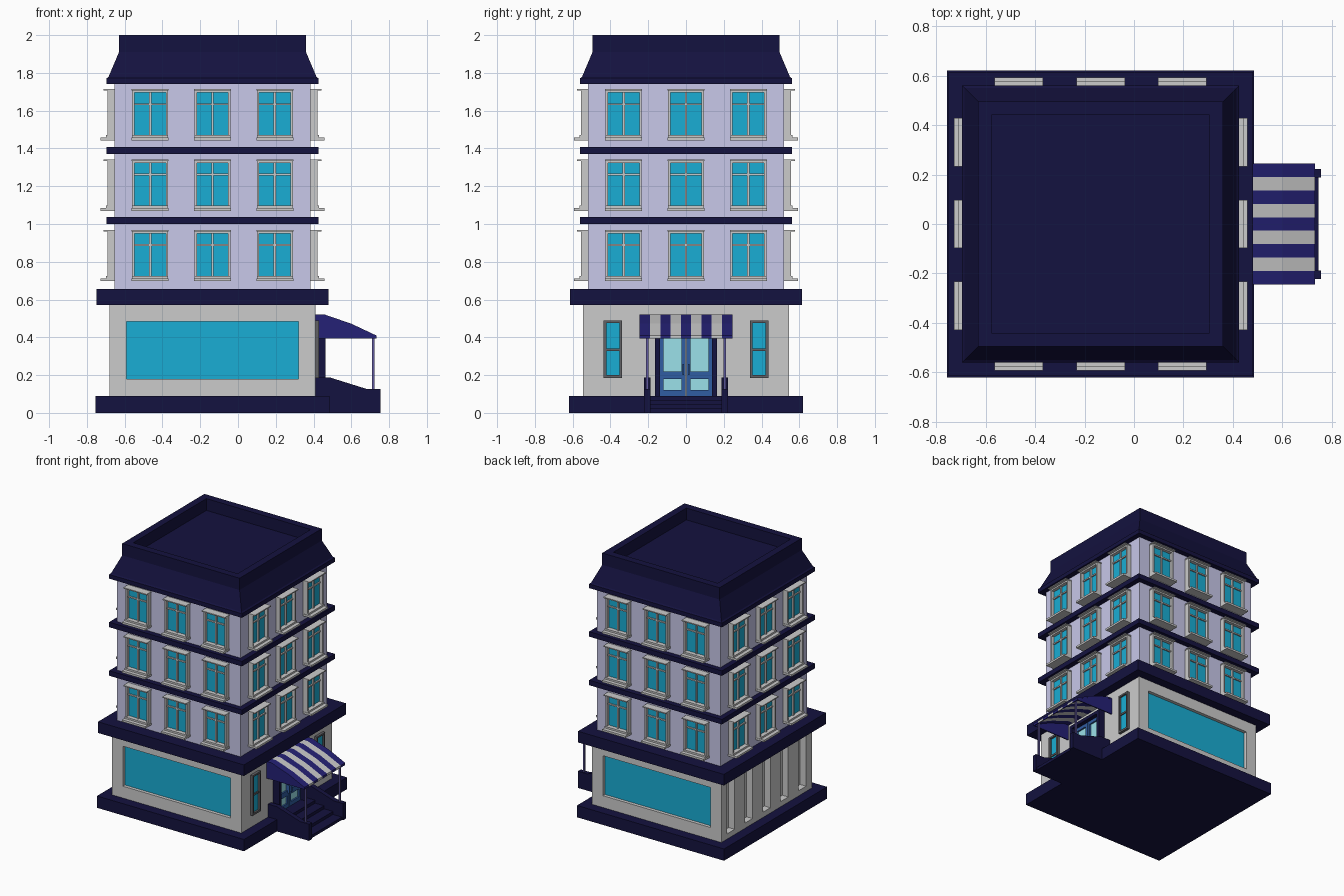
import bpy, bmesh, math
from mathutils import Matrix, Vector

if "Cube" in bpy.data.objects:
    bpy.data.objects.remove(bpy.data.objects["Cube"])

CX = -0.135  # the tower's centre; the entrance steps fill the rest on +x


def mat(name, *rgb):
    m = bpy.data.materials.new(name)
    m.diffuse_color = (*rgb, 1)
    m.use_nodes = True
    m.node_tree.nodes["Principled BSDF"].inputs["Base Color"].default_value = m.diffuse_color
    return m


NAVY = mat("navy", 0.007, 0.006, 0.05)
WALL = mat("lavender", 0.58, 0.58, 0.82)
GLASS = mat("glass", 0.01, 0.42, 0.66)
DOOR = mat("door_blue", 0.03, 0.11, 0.36)
PANE = mat("door_glass", 0.33, 0.75, 0.82)
AWN = mat("awning_blue", 0.018, 0.015, 0.18)
POST = mat("post_blue", 0.12, 0.1, 0.35)
DARK = mat("dark_grey", 0.12, 0.12, 0.13)


def finish(name, bm, m=None):
    bmesh.ops.recalc_face_normals(bm, faces=bm.faces)
    me = bpy.data.meshes.new(name)
    bm.to_mesh(me)
    bm.free()
    if m:
        me.materials.append(m)
    ob = bpy.data.objects.new(name, me)
    bpy.context.collection.objects.link(ob)
    return ob


def boxes(name, items, m=None):
    """items: (x0, x1, y0, y1, z0, z1)"""
    bm = bmesh.new()
    for x0, x1, y0, y1, z0, z1 in items:
        c = Vector((x0 + x1, y0 + y1, z0 + z1)) / 2
        bmesh.ops.create_cube(bm, size=1, matrix=Matrix.Translation(c) @
                              Matrix.Diagonal((x1 - x0, y1 - y0, z1 - z0, 1)))
    return finish(name, bm, m)


def tiers(name, rings, m=None):
    """Stack of square rings (half width, z), capped at both ends."""
    bm = bmesh.new()
    loops = [[bm.verts.new((CX + sx * h, sy * h, z))
              for sx, sy in ((-1, -1), (1, -1), (1, 1), (-1, 1))] for h, z in rings]
    for a, b in zip(loops, loops[1:]):
        for i in range(4):
            j = (i + 1) % 4
            bm.faces.new((a[i], a[j], b[j], b[i]))
    bm.faces.new(loops[0])
    bm.faces.new(loops[-1])
    return finish(name, bm, m)


def extrude_xz(name, pts, spans, m=None):
    """Extrude an x-z profile over each y span."""
    bm = bmesh.new()
    for y0, y1 in spans:
        f = bm.faces.new([bm.verts.new((x, y0, z)) for x, z in pts])
        r = bmesh.ops.extrude_face_region(bm, geom=[f])
        vs = [v for v in r["geom"] if isinstance(v, bmesh.types.BMVert)]
        bmesh.ops.translate(bm, verts=vs, vec=(0, y1 - y0, 0))
    return finish(name, bm, m)


# Main masses
tiers("base_slab", [(0.62, 0), (0.62, 0.09)], NAVY)
ground = tiers("ground_floor", [(0.545, 0.09), (0.545, 0.575)])
tiers("ground_cornice", [(0.615, 0.57), (0.615, 0.655)], NAVY)
tiers("upper_walls", [(0.52, 0.655), (0.52, 1.745)], WALL)
for i, z in enumerate((1.0, 1.37)):
    tiers(f"floor_band_{i}", [(0.56, z), (0.56, z + 0.038)], NAVY)
tiers("mansard_roof", [(0.56, 1.74), (0.56, 1.772), (0.55, 1.78), (0.495, 1.91),
                       (0.495, 2.0), (0.44, 2.0), (0.44, 1.91)], NAVY)

# Recesses in the ground floor: shop windows front and back, niches on the left
cuts = [(-0.59, 0.32, s * 0.55 - 0.04, s * 0.55 + 0.04, 0.18, 0.485) for s in (-1, 1)]
cuts += [(-0.75, -0.63, y - 0.045, y + 0.045, 0.13, 0.53)
         for y in (-0.43, -0.215, 0, 0.215, 0.43)]
cutter = boxes("recess_cutter", cuts)
cutter.hide_render = True
cutter.hide_set(True)
mod = ground.modifiers.new("recesses", "BOOLEAN")
mod.object = cutter
mod.solver = "EXACT"
boxes("shop_glass", [(-0.59, 0.32, min(s * 0.5, s * 0.52), max(s * 0.5, s * 0.52), 0.18, 0.485)
                     for s in (-1, 1)], GLASS)

# Upper window, modelled once facing -y with the wall plane at y = 0
frame = boxes("window_frame", [
    (-0.095, -0.083, -0.037, 0.01, 0.01, 0.265), (0.083, 0.095, -0.037, 0.01, 0.01, 0.265),
    (-0.095, 0.095, -0.037, 0.01, 0.253, 0.265),
    (-0.098, 0.098, -0.057, 0.01, 0.264, 0.272),
    (-0.095, 0.095, -0.045, 0.01, 0.014, 0.028),
    (-0.098, 0.098, -0.073, 0.01, 0, 0.015),
    (-0.006, 0.006, -0.024, 0.01, 0.025, 0.255),
    (-0.084, 0.084, -0.022, 0.01, 0.187, 0.197)])
pane = boxes("window_glass", [(-0.084, 0.084, -0.012, 0.005, 0.025, 0.255)], GLASS)
for side in range(4):
    for col in (-0.33, 0, 0.33):
        for z in (0.697, 1.07, 1.442):
            M = (Matrix.Translation((CX, 0, z)) @ Matrix.Rotation(side * math.pi / 2, 4, "Z")
                 @ Matrix.Translation((col, -0.52, 0)))
            for src in (frame, pane):
                ob = src.copy()
                ob.matrix_world = M
                bpy.context.collection.objects.link(ob)
for src in (frame, pane):
    bpy.data.objects.remove(src)

# Narrow windows beside the door
fr, gl = [], []
for y in (-0.387, 0.387):
    a, b = y - 0.049, y + 0.049
    fr += [(0.4, 0.43, a, a + 0.014, 0.185, 0.49), (0.4, 0.43, b - 0.014, b, 0.185, 0.49),
           (0.4, 0.43, a, b, 0.185, 0.2), (0.4, 0.43, a, b, 0.477, 0.49),
           (0.4, 0.424, a, b, 0.328, 0.342)]
    gl.append((0.4, 0.416, a + 0.01, b - 0.01, 0.19, 0.485))
boxes("side_window_frames", fr, DARK)
boxes("side_window_glass", gl, GLASS)

# Double door
boxes("door_surround", [(0.4, 0.463, -0.163, -0.138, 0.09, 0.44),
                        (0.4, 0.463, 0.138, 0.163, 0.09, 0.44),
                        (0.4, 0.463, -0.163, 0.163, 0.425, 0.45)], NAVY)
leaf, dg = [], []
for s in (-1, 1):
    a, b = sorted((s * 0.003, s * 0.138))
    leaf += [(0.4, 0.432, a, a + 0.02, 0.09, 0.425), (0.4, 0.432, b - 0.02, b, 0.09, 0.425)]
    leaf += [(0.4, 0.432, a, b, z0, z1)
             for z0, z1 in ((0.09, 0.12), (0.18, 0.22), (0.4, 0.425))]
    dg.append((0.4, 0.42, a + 0.01, b - 0.01, 0.1, 0.41))
    k = s * 0.014
    leaf.append((0.43, 0.445, k - 0.004, k + 0.004, 0.2, 0.26))
boxes("door_leaves", leaf, DOOR)
boxes("door_glass", dg, PANE)

# Entrance steps and cheek walls
boxes("steps", [(0.4, x, -0.19, 0.19, 0, z) for x, z in
                ((0.52, 0.09), (0.595, 0.068), (0.67, 0.045), (0.745, 0.022))], NAVY)
extrude_xz("step_cheeks", [(0.4, 0), (0.755, 0), (0.755, 0.127), (0.68, 0.127),
                           (0.485, 0.188), (0.4, 0.188)],
           [(-0.223, -0.187), (0.187, 0.223)], NAVY)

# Striped awning shell with closed sides, on two posts
shell = [(0.4, 0.522), (0.455, 0.522), (0.6, 0.472), (0.732, 0.41), (0.732, 0.393),
         (0.724, 0.393), (0.724, 0.404), (0.597, 0.462), (0.453, 0.512), (0.4, 0.512)]
w = 0.49 / 9
stripes = [(-0.245 + i * w, -0.245 + (i + 1) * w) for i in range(9)]
extrude_xz("awning_blue_stripes", shell, stripes[0::2], AWN)
extrude_xz("awning_grey_stripes", shell, stripes[1::2])
extrude_xz("awning_sides", [(0.4, 0.393), (0.728, 0.393), (0.728, 0.406), (0.6, 0.466),
                            (0.455, 0.516), (0.4, 0.516)],
           [(-0.244, -0.236), (0.236, 0.244)], AWN)
boxes("awning_posts", [(0.71, 0.722, y - 0.006, y + 0.006, 0.12, 0.41)
                       for y in (-0.205, 0.205)], POST)
